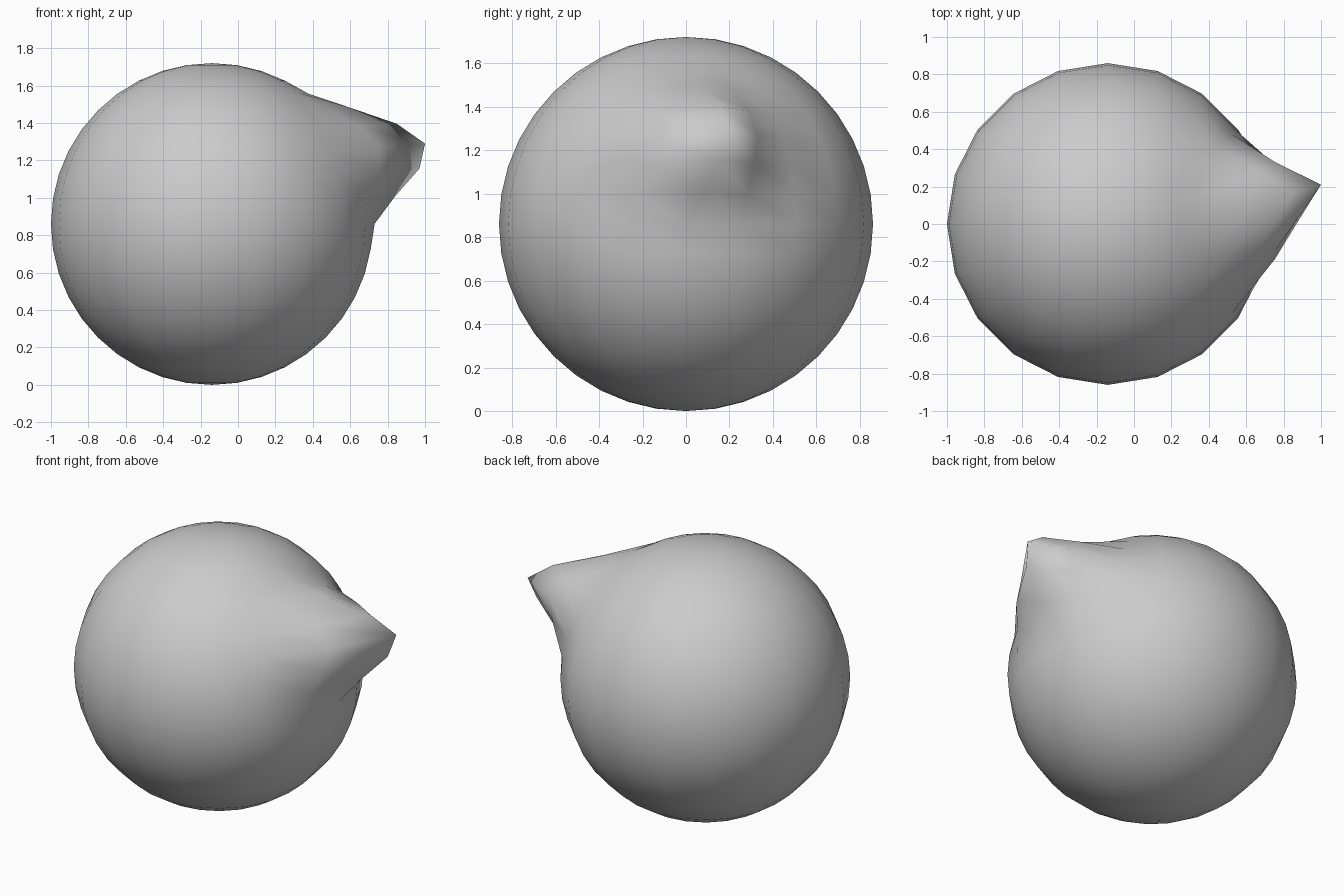
import bpy, bmesh
from math import cos, sin, radians
from mathutils import Vector

if "Cube" in bpy.data.objects:
    bpy.data.objects.remove(bpy.data.objects["Cube"])

R = 0.86                                  # ball radius
CENTRE = Vector((-0.14, 0, R))
LAT = radians(27)                         # latitude of the pulled point
PICK = CENTRE + R * Vector((cos(LAT), 0, sin(LAT)))
TIP = Vector((1.0, 0.21, 1.29))
REACH = 0.447                             # radius of the soft pull

# round ball
bm = bmesh.new()
bmesh.ops.create_uvsphere(bm, u_segments=20, v_segments=20, radius=R)
bmesh.ops.translate(bm, vec=CENTRE, verts=bm.verts)

# pointed horn: one point drawn outwards with a smooth falloff
pull = TIP - PICK
for v in bm.verts:
    t = max(0.0, 1 - (v.co - PICK).length / REACH)
    v.co += pull * (3 * t**2 - 2 * t**3)

for f in bm.faces:
    f.smooth = True
mesh = bpy.data.meshes.new("pointed_ball")
bm.to_mesh(mesh)
bm.free()
bpy.context.collection.objects.link(bpy.data.objects.new("pointed_ball", mesh))
